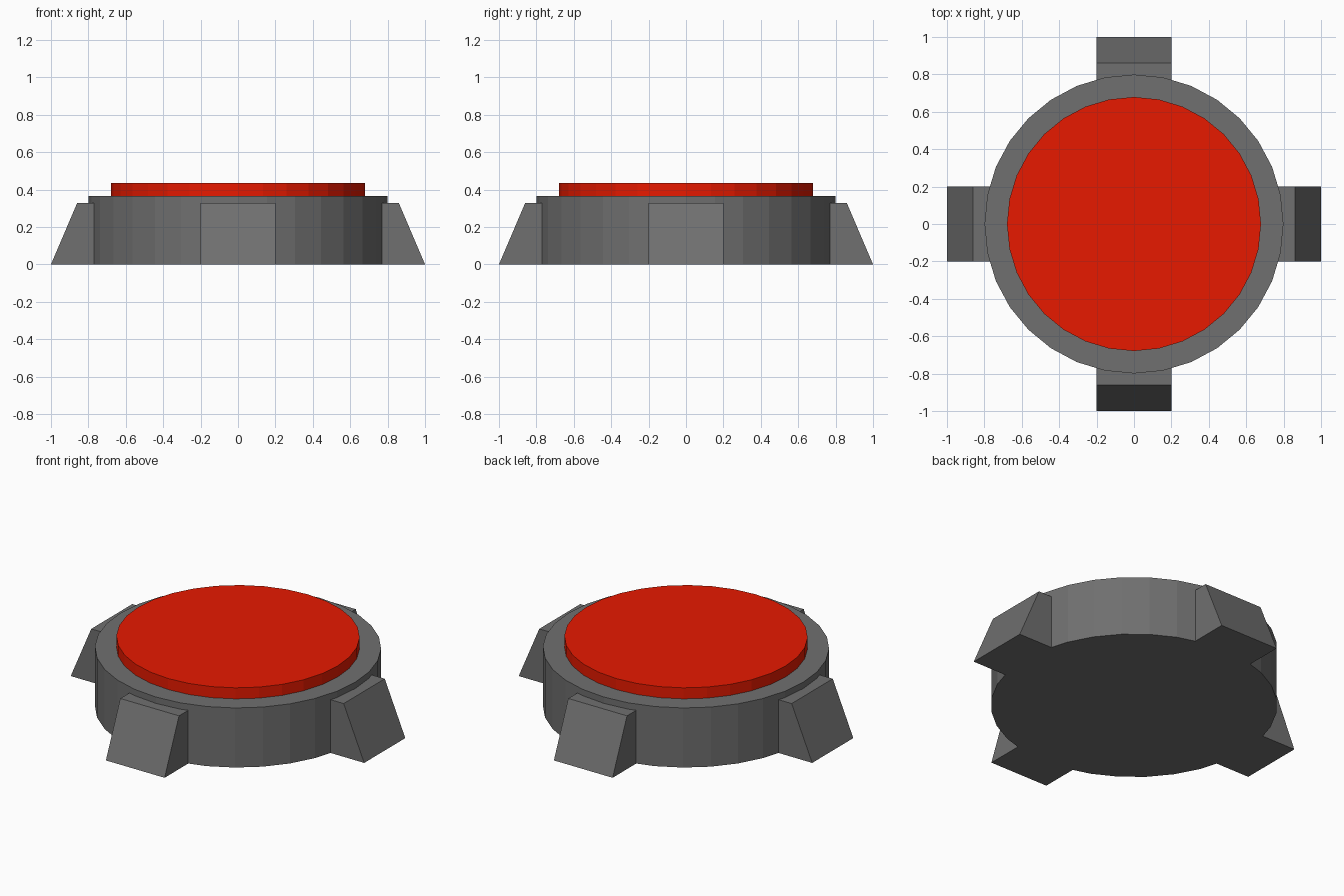
import bpy, bmesh
from math import pi
from mathutils import Matrix

if "Cube" in bpy.data.objects:
    bpy.data.objects.remove(bpy.data.objects["Cube"])

BODY_TOP, BUTTON_TOP = 0.367, 0.435


def finish(bm, name, material):
    bmesh.ops.recalc_face_normals(bm, faces=bm.faces)
    mesh = bpy.data.meshes.new(name)
    bm.to_mesh(mesh)
    bm.free()
    mesh.materials.append(material)
    obj = bpy.data.objects.new(name, mesh)
    bpy.context.collection.objects.link(obj)
    return obj


def colour(name, rgb):
    material = bpy.data.materials.new(name)
    material.diffuse_color = (*rgb, 1)
    material.use_nodes = True
    material.node_tree.nodes["Principled BSDF"].inputs["Base Color"].default_value = material.diffuse_color
    return material


def disc(name, radius, z0, z1, material):
    bm = bmesh.new()
    bmesh.ops.create_cone(bm, cap_ends=True, segments=32, radius1=radius,
                          radius2=radius, depth=z1 - z0,
                          matrix=Matrix.Translation((0, 0, (z0 + z1) / 2)))
    return finish(bm, name, material)


def foot(name, angle, material):
    # Sloped side profile (distance from centre, height), extruded to width
    profile = [(0.765, 0), (1.0, 0), (0.86, 0.328), (0.765, 0.328)]
    bm = bmesh.new()
    face = bm.faces.new([bm.verts.new((x, -0.2, z)) for x, z in profile])
    ext = bmesh.ops.extrude_face_region(bm, geom=[face], use_keep_orig=True)
    moved = [g for g in ext["geom"] if isinstance(g, bmesh.types.BMVert)]
    bmesh.ops.translate(bm, verts=moved, vec=(0, 0.4, 0))
    bm.transform(Matrix.Rotation(angle, 4, 'Z'))
    return finish(bm, name, material)


red = colour("red", (0.8, 0.01, 0.0))
dark_grey = colour("dark_grey", (0.16, 0.16, 0.16))

# Round housing and the raised push plate
disc("housing", 0.799, 0, BODY_TOP, dark_grey)
disc("push_plate", 0.679, BODY_TOP, BUTTON_TOP, red)

# Four wedge feet around the housing
for i, side in enumerate(("right", "back", "left", "front")):
    foot(side + "_foot", i * pi / 2, dark_grey)
